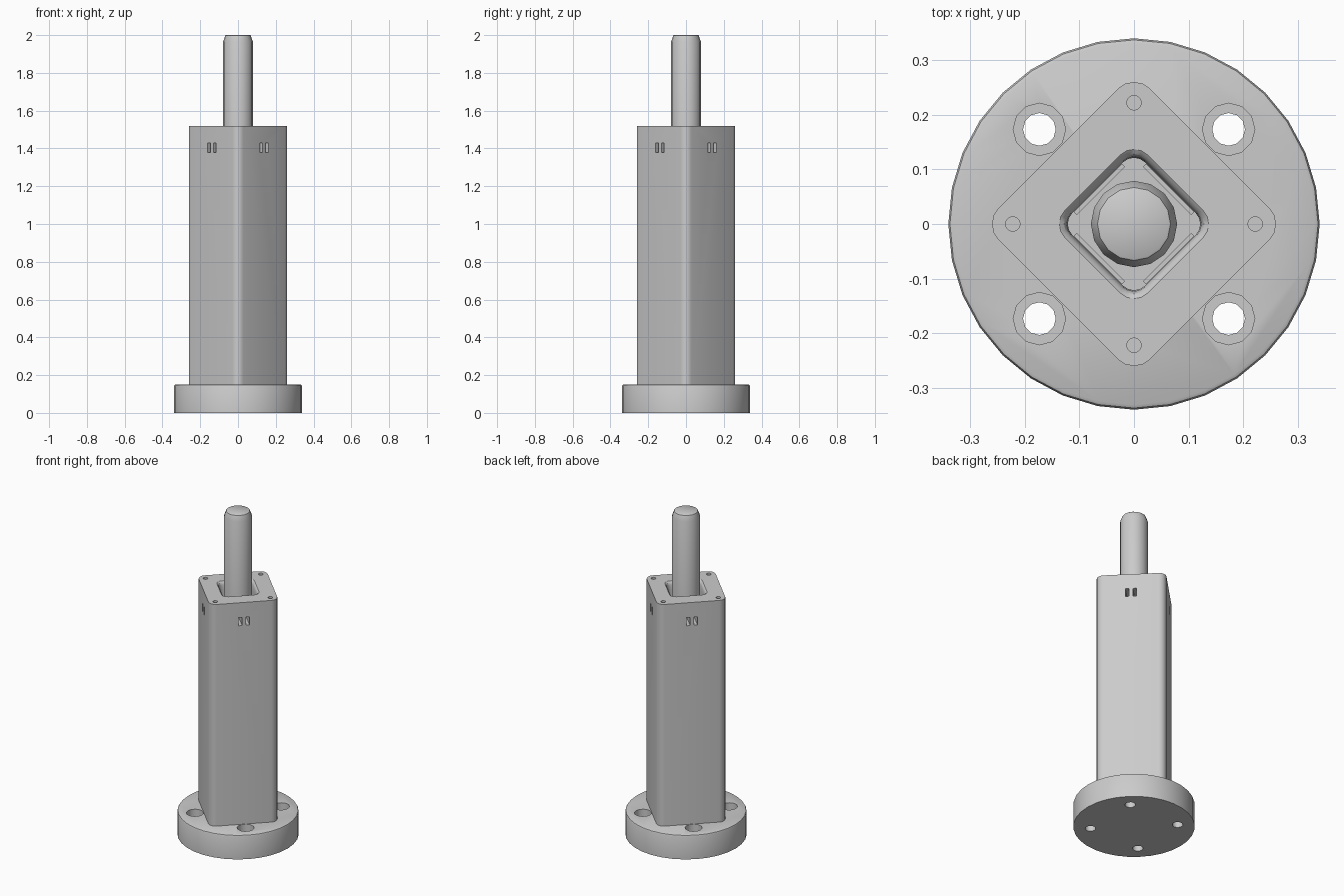
import bpy, bmesh, math
from mathutils import Matrix, Vector

old = bpy.data.objects.get("Cube")
if old:
    bpy.data.objects.remove(old, do_unlink=True)

grey = bpy.data.materials.new("light_grey")
grey.use_nodes = True
grey.diffuse_color = (0.6, 0.6, 0.6, 1)
grey.node_tree.nodes["Principled BSDF"].inputs["Base Color"].default_value = (0.6, 0.6, 0.6, 1)


def circle(r, n):
    return [(r * math.cos(math.tau * i / n), r * math.sin(math.tau * i / n)) for i in range(n)]


def rounded_diamond(half, r, seg=4):
    """Rounded square turned to stand on a corner."""
    pts = []
    for k in range(4):
        corner = k * math.pi / 2
        c = (half - r) * math.sqrt(2)
        for s in range(seg + 1):
            a = corner - math.pi / 4 + s * math.pi / 2 / seg
            pts.append((c * math.cos(corner) + r * math.cos(a),
                        c * math.sin(corner) + r * math.sin(a)))
    return pts


def make_object(name, bm):
    bmesh.ops.recalc_face_normals(bm, faces=bm.faces)
    mesh = bpy.data.meshes.new(name)
    bm.to_mesh(mesh)
    bm.free()
    mesh.materials.append(grey)
    obj = bpy.data.objects.new(name, mesh)
    bpy.context.collection.objects.link(obj)
    return obj


def loft(bm, sections, centre=(0, 0)):
    """Skin a closed solid through (outline, height) sections."""
    rings = [[bm.verts.new((x + centre[0], y + centre[1], z)) for x, y in outline]
             for outline, z in sections]
    n = len(rings[0])
    for a, b in zip(rings, rings[1:]):
        for i in range(n):
            bm.faces.new((a[i], a[(i + 1) % n], b[(i + 1) % n], b[i]))
    bm.faces.new(rings[0][::-1])
    bm.faces.new(rings[-1])


def box(bm, size, location, angle):
    m = Matrix.Rotation(angle, 4, 'Z') @ Matrix.Translation(location) @ Matrix.Diagonal((*size, 1))
    bmesh.ops.create_cube(bm, size=1, matrix=m)


def carve(obj, cutter_bm):
    """Subtract the cutter and keep only the finished mesh."""
    cutter = make_object("cutter", cutter_bm)
    cutter.hide_render = True
    mod = obj.modifiers.new("holes", 'BOOLEAN')
    mod.operation = 'DIFFERENCE'
    mod.solver = 'EXACT'
    mod.object = cutter
    graph = bpy.context.evaluated_depsgraph_get()
    mesh = bpy.data.meshes.new_from_object(obj.evaluated_get(graph))
    obj.modifiers.clear()
    obj.data = mesh
    bpy.data.objects.remove(cutter, do_unlink=True)


diagonals = [math.pi / 4 + k * math.pi / 2 for k in range(4)]

# Round base flange with a softened top edge
bm = bmesh.new()
loft(bm, [(circle(0.34, 32), 0), (circle(0.34, 32), 0.14),
          (circle(0.337, 32), 0.147), (circle(0.331, 32), 0.15)])
base = make_object("base_flange", bm)

# Four counterbored bolt holes
bm = bmesh.new()
for a in diagonals:
    loft(bm, [(circle(0.03, 12), -0.05), (circle(0.03, 12), 0.08),
              (circle(0.048, 12), 0.08), (circle(0.048, 12), 0.2)],
         (0.245 * math.cos(a), 0.245 * math.sin(a)))
carve(base, bm)

# Square column with a flared socket in its top
TOP = 1.52
bm = bmesh.new()
outer = rounded_diamond(0.196, 0.041)
loft(bm, [(outer, 0.149), (outer, TOP),
          (rounded_diamond(0.107, 0.035), TOP),
          (rounded_diamond(0.1, 0.032), TOP - 0.006),
          (rounded_diamond(0.096, 0.03), TOP - 0.02),
          (rounded_diamond(0.094, 0.028), TOP - 0.05),
          (rounded_diamond(0.094, 0.028), 1.3)])
column = make_object("column", bm)

# Screw holes in the top corners and paired slots in each side
bm = bmesh.new()
for k, a in enumerate(diagonals):
    corner = k * math.pi / 2
    loft(bm, [(circle(0.0135, 12), TOP - 0.06), (circle(0.0135, 12), TOP + 0.05)],
         (0.222 * math.cos(corner), 0.222 * math.sin(corner)))
    for side in (-1, 1):
        box(bm, (0.15, 0.02, 0.05), (0.165, side * 0.021, 1.403), a)
carve(column, bm)

# Spring strips lining the socket
bm = bmesh.new()
for a in diagonals:
    box(bm, (0.008, 0.125, 0.14), (0.0895, 0, 1.37), a)
strips = make_object("socket_strips", bm)

# Shaft with a chamfered end
bm = bmesh.new()
loft(bm, [(circle(0.079, 16), 1.29), (circle(0.079, 16), 1.965),
          (circle(0.067, 16), 1.998), (circle(0.064, 16), 2.0)])
shaft = make_object("shaft", bm)

# Smooth shading with crisp edges
bpy.ops.object.select_all(action='DESELECT')
for obj in (base, column, strips, shaft):
    obj.select_set(True)
bpy.context.view_layer.objects.active = base
bpy.ops.object.shade_smooth_by_angle(angle=math.radians(35))
